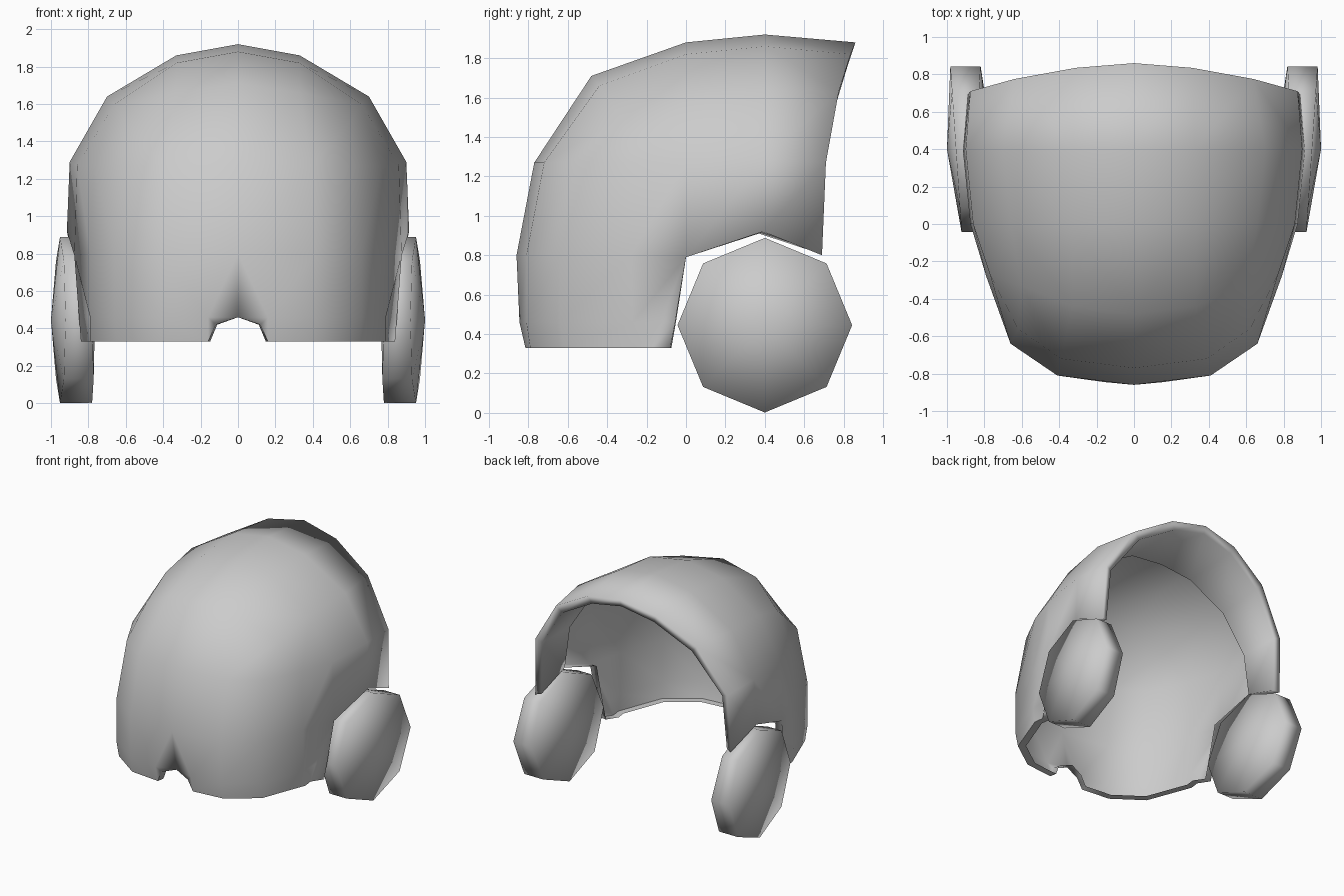
import bpy
import bmesh
from math import cos, sin, tau

default_cube = bpy.data.objects.get("Cube")
if default_cube:
    bpy.data.objects.remove(default_cube, do_unlink=True)

# Single plain grey material
grey = bpy.data.materials.new("plain_grey")
grey.use_nodes = True
grey_color = (0.6, 0.6, 0.6, 1)
grey.diffuse_color = grey_color
grey.node_tree.nodes["Principled BSDF"].inputs["Base Color"].default_value = grey_color


def make_object(name, bm):
    """Turn the bmesh into an object; faces and edges keep their smooth flags."""
    mesh = bpy.data.meshes.new(name)
    for face in bm.faces:
        face.smooth = True
    bm.to_mesh(mesh)
    bm.free()
    mesh.materials.append(grey)
    obj = bpy.data.objects.new(name, mesh)
    bpy.context.scene.collection.objects.link(obj)
    return obj


def add_row(bm, points, height=None):
    """Add one row of vertices; two-value points take the row height."""
    return [bm.verts.new(p if len(p) == 3 else (*p, height)) for p in points]


def bridge(bm, first, second):
    for a, b, c, d in zip(first, first[1:], second[1:], second):
        bm.faces.new((a, b, c, d))


def build_shell():
    bm = bmesh.new()

    # Horizontal bands run from the front centre around to the side
    hem = add_row(bm, [(.41, -.79), (.65, -.62), (.79, -.25),
                       (.78, -.17), (.84, -.08)], .33)
    lip = add_row(bm, [(.41, -.81), (.66, -.64), (.79, -.27),
                       (.795, -.13), (.85, -.055)], .46)
    cheek = add_row(bm, [(0, -.86), (.41, -.81), (.66, -.64), (.79, -.28),
                         (.875, 0, .79), (.915, .39, .92), (.89, .69)], .8)
    brow = add_row(bm, [(0, -.77), (.39, -.72), (.62, -.56), (.77, -.27),
                        (.86, 0), (.9, .4, 1.29), (.875, .71)], 1.27)
    bridge(bm, hem, lip)
    bridge(bm, lip[:4], cheek[1:5])
    bm.faces.new((lip[3], lip[4], cheek[4]))
    bridge(bm, cheek, brow)

    # Notch at the middle of the front hem
    peak, slope, foot, crease = add_row(
        bm, [(0, -.8, .46), (.12, -.825, .42), (.16, -.815, .33), (.16, -.845, .46)])
    bm.faces.new((peak, slope, foot, crease))
    bm.faces.new((foot, hem[0], lip[0], crease))
    bm.faces.new((peak, crease, cheek[0]))
    bm.faces.new((crease, lip[0], cheek[1], cheek[0]))

    # Dome arches run from the crown centre towards the side
    arches = [add_row(bm, points) for points in (
        [(0, -.48, 1.71), (.33, -.44, 1.66), (.6, -.33, 1.5)],
        [(0, 0, 1.88), (.33, 0, 1.82), (.66, 0, 1.6)],
        [(0, .4, 1.92), (.33, .4, 1.86), (.7, .4, 1.64)],
        [(0, .86, 1.88), (.31, .835, 1.82), (.64, .775, 1.63)])]
    bridge(bm, brow[:3], arches[0])
    for front, back in zip(arches, arches[1:]):
        bridge(bm, front, back)
    bridge(bm, brow[3:], [arch[-1] for arch in arches])
    bm.faces.new((brow[2], brow[3], arches[0][-1]))

    # Thick rim of the rear opening, then a wide lip folded inwards
    rim = add_row(bm, [(0, .84, 1.82), (.28, .82, 1.76), (.59, .765, 1.58),
                       (.82, .7, 1.25), (.845, .675, .81)])
    ridge = add_row(bm, [(0, .33, 1.77), (.29, .33, 1.74), (.61, .34, 1.56),
                         (.805, .36, 1.25), (.845, .37, .91)])
    bridge(bm, arches[-1] + [brow[-1], cheek[-1]], rim)
    bridge(bm, rim, ridge)

    # Narrow lip folded inwards along the hem and side cut-out
    border = [peak, slope, foot, *hem, lip[-1], cheek[4]]
    inset = add_row(bm, [(v.co.x * .93, v.co.y * .93, v.co.z) for v in border])
    bridge(bm, border + cheek[5:], inset + [ridge[-1], rim[-1]])

    # The hem keeps a hard edge
    hem_line = [slope, foot, *hem]
    for a, b in zip(hem_line, hem_line[1:]):
        bm.edges.get((a, b)).smooth = False

    # Make every face point outwards
    bmesh.ops.recalc_face_normals(bm, faces=bm.faces)
    crown_face = arches[1][0].link_faces[0]
    crown_face.normal_update()
    if crown_face.normal.z < 0:
        bmesh.ops.reverse_faces(bm, faces=bm.faces)

    shell = make_object("helmet_shell", bm)
    mirror = shell.modifiers.new("Mirror", "MIRROR")
    mirror.use_clip = True


def build_ear_disc(name, side):
    """Eight-sided domed disc, tilted towards the back and bottom."""
    bm = bmesh.new()
    sides, radius, mid_y, mid_z = 8, .443, .4, .445
    outer, inner = [], []
    for i in range(sides):
        c, s = cos(tau * i / sides), sin(tau * i / sides)
        y, z = mid_y + radius * c, mid_z + radius * s
        outer.append(bm.verts.new((side * (.952 + .03 * c), y, z)))
        inner.append(bm.verts.new((side * (.8 + .02 * c + .02 * s), y, z)))
    outer_hub = bm.verts.new((side, mid_y, mid_z))
    inner_hub = bm.verts.new((side * .765, mid_y, mid_z))
    for i in range(sides):
        j = (i + 1) % sides
        bm.faces.new((outer[i], outer[j], inner[j], inner[i]))
        bm.faces.new((outer[i], outer[j], outer_hub))
        bm.faces.new((inner[i], inner[j], inner_hub))
    bmesh.ops.recalc_face_normals(bm, faces=bm.faces)
    make_object(name, bm)


build_shell()
build_ear_disc("left_ear_disc", 1)
build_ear_disc("right_ear_disc", -1)
